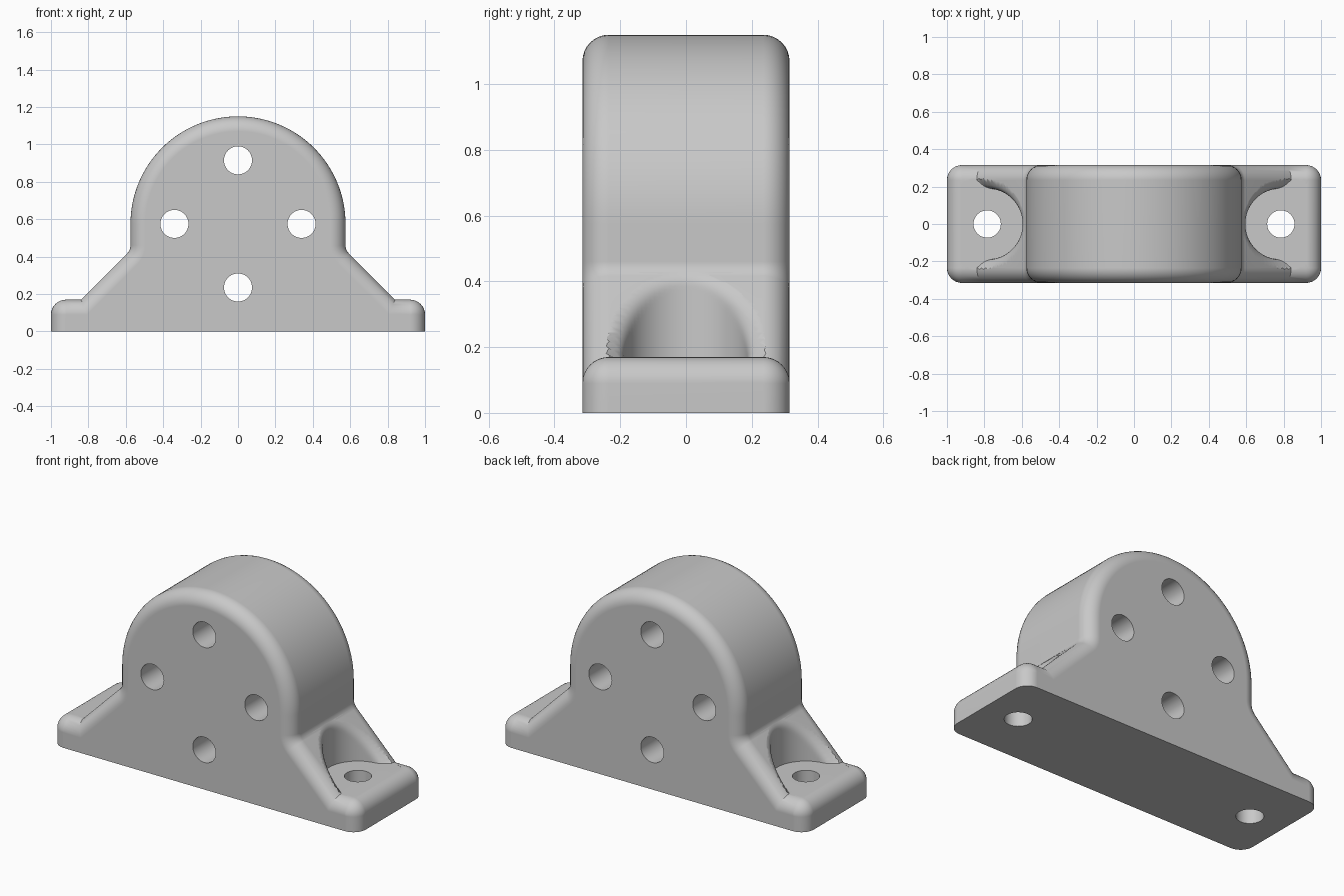
import bpy, bmesh
from math import sin, cos, pi, sqrt, hypot

if "Cube" in bpy.data.objects:
    bpy.data.objects.remove(bpy.data.objects["Cube"], do_unlink=True)

# Main dimensions
HALF_DEPTH, ROUND = 0.315, 0.08
TOWER_R, TOWER_Z = 0.575, 0.575
FOOT_Z, SLOPE = 0.17, 1.01            # slope is the line x + z = SLOPE
FILLET = 0.06                         # slope to tower wall
BOLT_X, SLOT_R, SLOT_FILLET = 0.785, 0.19, 0.065
BOLT_R, FACE_HOLE_R, FACE_HOLE_SPREAD = 0.073, 0.075, 0.34

grey = bpy.data.materials.new("grey metal")
grey.use_nodes = True
grey.diffuse_color = (0.58, 0.58, 0.58, 1)
grey.node_tree.nodes["Principled BSDF"].inputs["Base Color"].default_value = grey.diffuse_color


def loft(name, rings):
    """Skin a list of equal-length closed rings and cap both ends."""
    bm = bmesh.new()
    rows = [[bm.verts.new(p) for p in ring] for ring in rings]
    n = len(rows[0])
    for a, b in zip(rows, rows[1:]):
        for i in range(n):
            j = (i + 1) % n
            bm.faces.new((a[i], a[j], b[j], b[i]))
    bm.faces.new(rows[0])
    bm.faces.new(rows[-1])
    bmesh.ops.remove_doubles(bm, verts=bm.verts, dist=1e-5)
    bmesh.ops.recalc_face_normals(bm, faces=bm.faces)
    mesh = bpy.data.meshes.new(name)
    bm.to_mesh(mesh)
    bm.free()
    obj = bpy.data.objects.new(name, mesh)
    bpy.context.collection.objects.link(obj)
    return obj


def arc(cx, cz, r, start, end, steps):
    return [(cx + r * cos(start + (end - start) * i / steps),
             cz + r * sin(start + (end - start) * i / steps)) for i in range(steps + 1)]


def outline(t):
    """Bracket outline, inset by t everywhere except along the base."""
    half = [(1 - t, 0)]
    half += arc(1 - ROUND, FOOT_Z - ROUND, ROUND - t, 0, pi / 2, 8)
    half.append((SLOPE - FOOT_Z - t * (sqrt(2) - 1), FOOT_Z - t))
    cx = TOWER_R + FILLET
    cz = SLOPE + FILLET * sqrt(2) - cx
    half += arc(cx, cz, FILLET + t, 1.25 * pi, pi, 6)
    half += arc(0, TOWER_Z, TOWER_R - t, 0, pi / 2, 32)
    return half + [(-x, z) for x, z in reversed(half[:-1])]


# Bracket body: outlines stacked through the depth, with rounded front and back rims
sections = []
for side in (-1, 1):
    for k in range(9):
        a = pi / 2 * (k if side < 0 else 8 - k) / 8
        y = side * (HALF_DEPTH - ROUND + ROUND * cos(a))
        sections.append([(x, y, z) for x, z in outline(ROUND * (1 - sin(a)))])
body = loft("bracket_body", sections)
body.data.materials.append(grey)


def slot_radius(angle, z):
    """Radius of the slot wall, flared to blend into the slope."""
    def outside(d):
        f1 = (BOLT_X + d * cos(angle) + z - SLOPE) / sqrt(2) - 0.0008
        f2 = SLOT_R - d
        c = -cos(angle) / sqrt(2)
        a, b = f1 + SLOT_FILLET, f2 + SLOT_FILLET
        if a > b * c and b > a * c:
            return sqrt((a * a + b * b - 2 * a * b * c) / (1 - c * c)) - SLOT_FILLET > 0
        return max(f1, f2) > 0
    lo, hi = SLOT_R, SLOT_R + SLOT_FILLET
    for _ in range(24):
        mid = (lo + hi) / 2
        lo, hi = (mid, hi) if outside(mid) else (lo, mid)
    return lo


def slot_cutter(side):
    bottom, top, rows, count = FOOT_Z - 0.0005, 0.428, 24, 72
    rings = []
    for k in range(rows + 1):
        z = bottom + (top - bottom) * k / rows
        ring = []
        for i in range(count):
            a = 2 * pi * i / count
            d = slot_radius(a, z)
            ring.append((side * (BOLT_X + d * cos(a)), d * sin(a), z))
        rings.append(ring)
    return loft("slot_cutter", rings)


def hole_cutter(r, x, z=None):
    """Round cutter: along y when a height is given, otherwise vertical."""
    circle = arc(0, 0, r, 0, 2 * pi, 48)[:-1]
    if z is None:
        rings = [[(x + u, v, h) for u, v in circle] for h in (-0.1, 0.3)]
    else:
        rings = [[(x + u, y, z + v) for u, v in circle] for y in (-0.5, 0.5)]
    return loft("hole_cutter", rings)


# Bolt slots, bolt holes and the four holes through the tower
cutters = []
for s in (-1, 1):
    cutters += [slot_cutter(s), hole_cutter(BOLT_R, s * BOLT_X),
                hole_cutter(FACE_HOLE_R, s * FACE_HOLE_SPREAD, TOWER_Z),
                hole_cutter(FACE_HOLE_R, 0, TOWER_Z + s * FACE_HOLE_SPREAD)]

bpy.ops.object.select_all(action='DESELECT')
bpy.context.view_layer.objects.active = body
body.select_set(True)
for cutter in cutters:
    cutter.hide_render = True
    cut = body.modifiers.new("cut", 'BOOLEAN')
    cut.operation = 'DIFFERENCE'
    cut.solver = 'EXACT'
    cut.object = cutter
    bpy.ops.object.modifier_apply(modifier=cut.name)
    bpy.data.objects.remove(cutter, do_unlink=True)

# Smooth rounds with crisp creases and flat broad faces
bpy.ops.object.shade_smooth_by_angle(angle=0.55)
weighted = body.modifiers.new("flat faces", 'WEIGHTED_NORMAL')
weighted.keep_sharp = True
